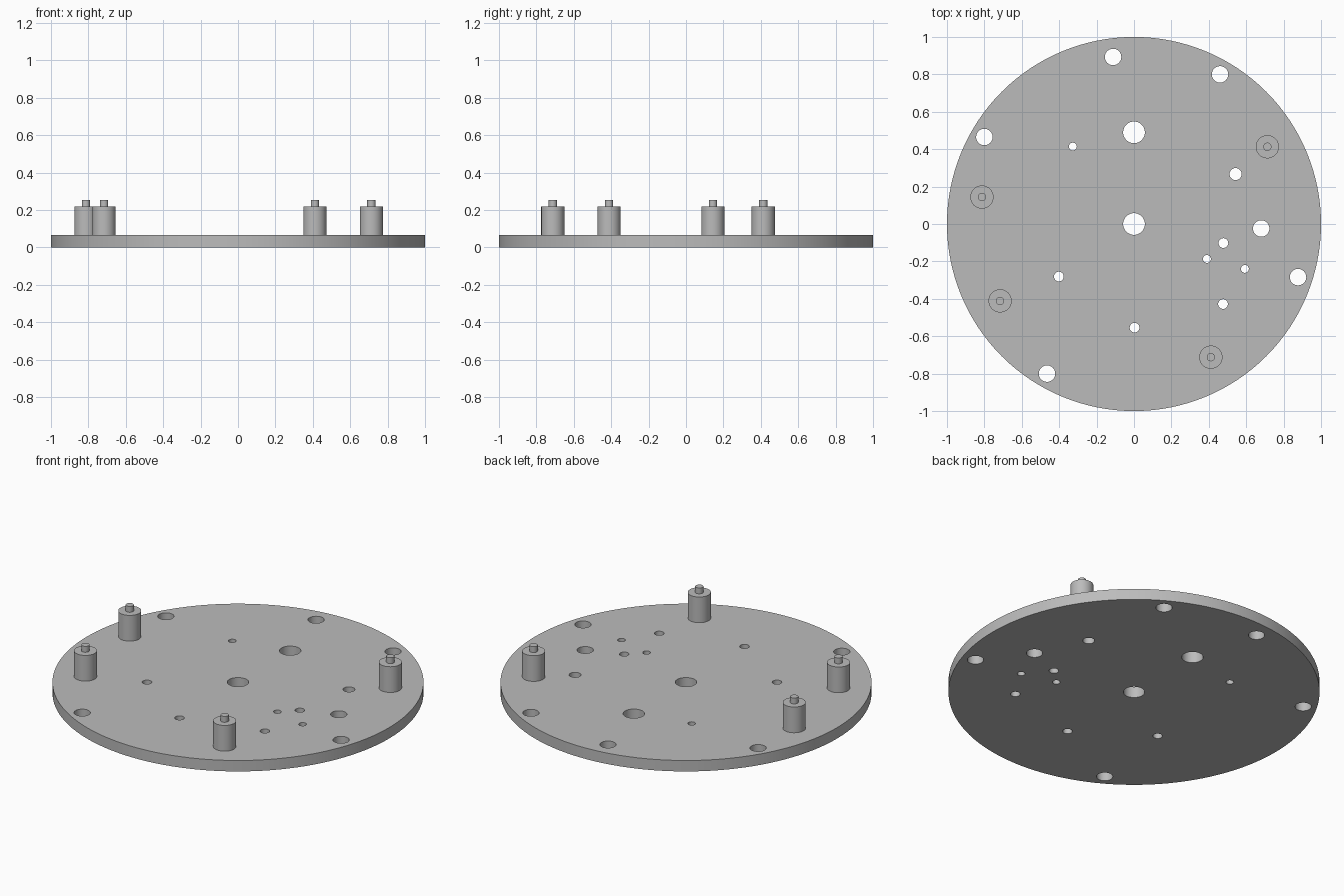
import bpy, bmesh, math
from mathutils import Matrix

cube = bpy.data.objects.get("Cube")
if cube:
    bpy.data.objects.remove(cube, do_unlink=True)

PLATE_TOP, POST_TOP, PIN_TOP = 0.065, 0.218, 0.253

grey = bpy.data.materials.new("plain grey")
grey.use_nodes = True
colour = (0.5, 0.5, 0.5, 1)
grey.diffuse_color = colour
grey.node_tree.nodes["Principled BSDF"].inputs["Base Color"].default_value = colour


def add_cylinder(bm, x, y, radius, low, high, sides):
    bmesh.ops.create_cone(
        bm, cap_ends=True, segments=sides, radius1=radius, radius2=radius,
        depth=high - low, matrix=Matrix.Translation((x, y, (low + high) / 2)))


def make_object(name, bm):
    mesh = bpy.data.meshes.new(name)
    bm.to_mesh(mesh)
    bm.free()
    mesh.materials.append(grey)
    obj = bpy.data.objects.new(name, mesh)
    bpy.context.collection.objects.link(obj)
    return obj


def smooth(obj):
    bpy.ops.object.select_all(action="DESELECT")
    obj.select_set(True)
    bpy.context.view_layer.objects.active = obj
    bpy.ops.object.shade_smooth_by_angle(angle=math.radians(30))


# Through holes, grouped by radius
holes = {
    0.058: [(0, 0), (0, 0.49)],
    0.044: [(-0.112, 0.893), (0.46, 0.80), (-0.80, 0.465),
            (-0.465, -0.80), (0.877, -0.284), (0.68, -0.024)],
    0.032: [(0.543, 0.267)],
    0.026: [(0.476, -0.428), (-0.402, -0.281), (0.003, -0.554), (0.478, -0.102)],
    0.021: [(-0.327, 0.414), (0.39, -0.187), (0.593, -0.24)],
}
bm = bmesh.new()
for radius, centres in holes.items():
    for x, y in centres:
        add_cylinder(bm, x, y, radius, -0.1, 0.2, 48)
cutter = make_object("hole_cutter", bm)

# Round base plate with the holes cut through
bm = bmesh.new()
add_cylinder(bm, 0, 0, 1, 0, PLATE_TOP, 128)
plate = make_object("base_plate", bm)
cut = plate.modifiers.new("holes", "BOOLEAN")
cut.operation, cut.solver, cut.object = "DIFFERENCE", "EXACT", cutter
bpy.context.view_layer.objects.active = plate
bpy.ops.object.modifier_apply(modifier=cut.name)
bpy.data.objects.remove(cutter, do_unlink=True)
smooth(plate)

# Standoff posts, each with a thin pin on top
posts = {
    "back_left": (0.713, 0.413),
    "back_right": (-0.813, 0.144),
    "front_right": (-0.716, -0.411),
    "front_left": (0.411, -0.712),
}
for place, (x, y) in posts.items():
    for part, radius, low, high in (("post", 0.062, PLATE_TOP, POST_TOP),
                                    ("pin", 0.022, POST_TOP, PIN_TOP)):
        bm = bmesh.new()
        add_cylinder(bm, x, y, radius, low, high, 48)
        smooth(make_object(f"{place}_{part}", bm))
